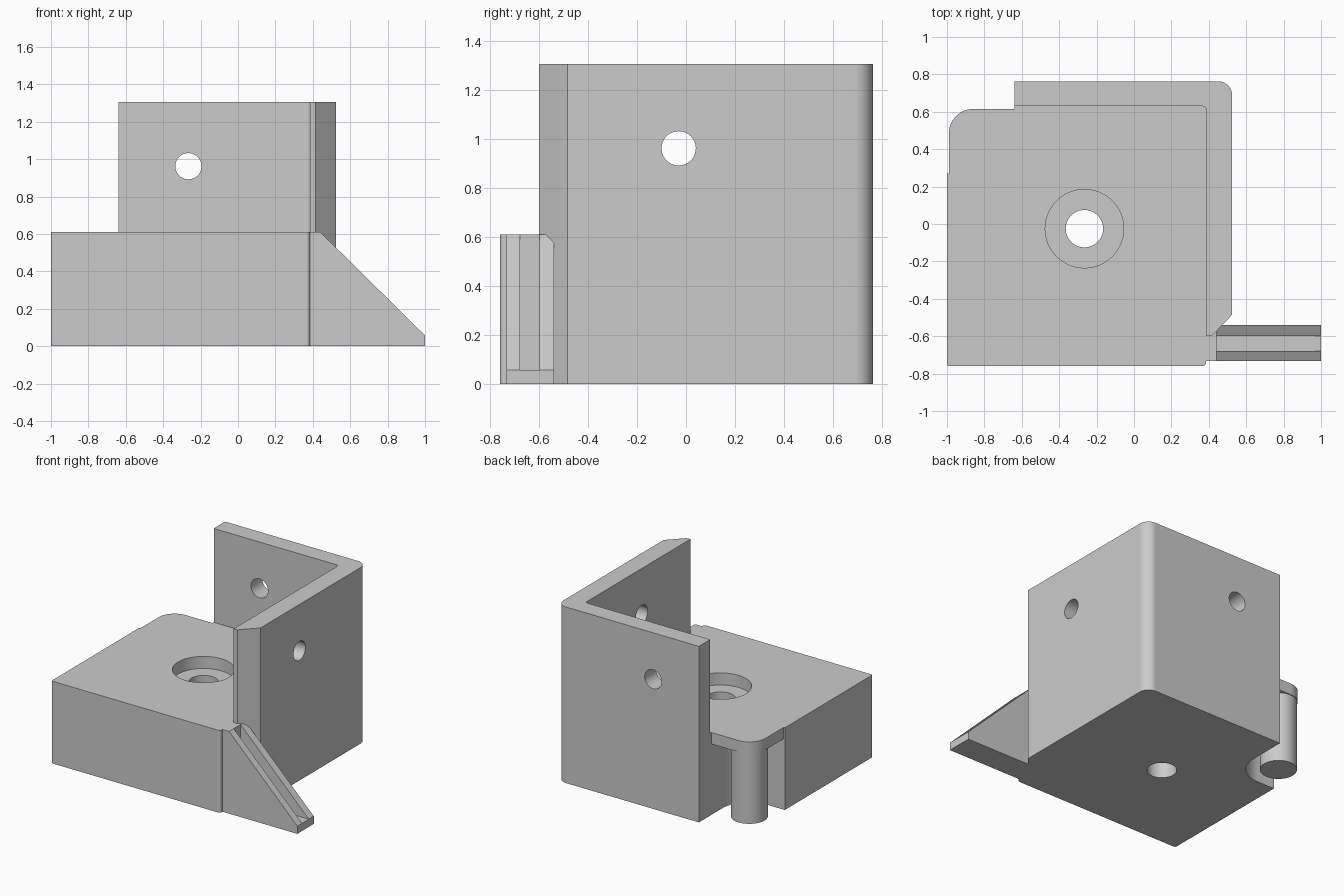
import bpy, bmesh
from math import radians, sin, tan
from mathutils import Matrix, Vector

cube = bpy.data.objects.get("Cube")
if cube:
    bpy.data.objects.remove(cube)

grey = bpy.data.materials.new("light grey plastic")
grey.use_nodes = True
colour = (0.6, 0.6, 0.6, 1)
grey.diffuse_color = colour
grey.node_tree.nodes["Principled BSDF"].inputs["Base Color"].default_value = colour


def rounded(points, steps=10):
    """Outline from (x, y) or (x, y, fillet radius) corners."""
    out = []
    for i, point in enumerate(points):
        corner = Vector(point[:2])
        if len(point) == 2:
            out.append(corner)
            continue
        r = point[2]
        u = (Vector(points[i - 1][:2]) - corner).normalized()
        v = (Vector(points[(i + 1) % len(points)][:2]) - corner).normalized()
        half = u.angle(v) / 2
        centre = corner + (u + v).normalized() * r / sin(half)
        start = corner + u * r / tan(half) - centre
        end = corner + v * r / tan(half) - centre
        for k in range(steps + 1):
            spoke = start.lerp(end, k / steps).normalized()
            out.append(centre + spoke * r)
    return out


def finish(name, bm):
    bmesh.ops.recalc_face_normals(bm, faces=bm.faces)
    mesh = bpy.data.meshes.new(name)
    bm.to_mesh(mesh)
    bm.free()
    mesh.materials.append(grey)
    obj = bpy.data.objects.new(name, mesh)
    bpy.context.collection.objects.link(obj)
    return obj


def prism(name, points, low, high, along_y=False):
    """Extrude an outline along z, or an x-z outline along y."""
    bm = bmesh.new()
    face = bm.faces.new([bm.verts.new((p.x, p.y, 0)) for p in rounded(points)])
    grown = bmesh.ops.extrude_face_region(bm, geom=[face])["geom"]
    top = [g for g in grown if isinstance(g, bmesh.types.BMVert)]
    bmesh.ops.translate(bm, verts=top, vec=(0, 0, high - low))
    if along_y:
        place = Matrix.Translation((0, high, 0)) @ Matrix.Rotation(radians(90), 4, "X")
    else:
        place = Matrix.Translation((0, 0, low))
    bmesh.ops.transform(bm, matrix=place, verts=bm.verts)
    return finish(name, bm)


def cylinder(name, centre, radius, depth, axis="Z"):
    turn = {"Z": Matrix.Identity(4), "X": Matrix.Rotation(radians(90), 4, "Y"),
            "Y": Matrix.Rotation(radians(90), 4, "X")}[axis]
    bm = bmesh.new()
    bmesh.ops.create_cone(bm, cap_ends=True, segments=48, radius1=radius, radius2=radius,
                          depth=depth, matrix=Matrix.Translation(centre) @ turn)
    return finish(name, bm)


def combine(target, tool, operation):
    mod = target.modifiers.new(tool.name, "BOOLEAN")
    mod.operation, mod.solver, mod.object = operation, "EXACT", tool
    bpy.ops.object.select_all(action="DESELECT")
    bpy.context.view_layer.objects.active = target
    target.select_set(True)
    bpy.ops.object.modifier_apply(modifier=mod.name)
    bpy.data.objects.remove(tool)


# Base block, notched at the back left around the pin
bracket = prism("corner_bracket", [
    (-1, -0.76, 0.015), (0.385, -0.76, 0.02), (0.385, -0.58), (0.45, -0.5), (0.45, 0.7),
    (-0.6, 0.7), (-0.64, 0.64), (-0.64, 0.27, 0.215), (-1, 0.27)], 0, 0.61)

# Tall corner wall with rounded outer corner and chamfered front end
wall = prism("corner_wall", [
    (0.385, -0.6), (0.415, -0.6), (0.525, -0.485), (0.525, 0.763, 0.075),
    (-0.64, 0.763), (-0.64, 0.63), (0.385, 0.63, 0.02)], 0, 1.306)

# Rounded cap over the notch, and the pin below it
cap = prism("notch_cap", [
    (-0.99, 0.2), (-0.5, 0.2), (-0.5, 0.615), (-0.99, 0.615, 0.13)], 0.525, 0.61)
pin = cylinder("corner_pin", (-0.86, 0.485, 0.28), 0.125, 0.56)

# Sloping gusset on the front left
gusset = prism("gusset", [(0.3, 0), (1, 0), (1, 0.057), (0.44, 0.61), (0.3, 0.61)],
               -0.733, -0.54, along_y=True)

for part in (wall, cap, pin, gusset):
    combine(bracket, part, "UNION")

# Gusset channel, counterbored screw hole and two wall holes
cutters = [
    prism("gusset_channel", [(0.44, 0.057), (1.1, 0.057), (1.1, 0.7), (0.44, 0.7)],
          -0.678, -0.598, along_y=True),
    cylinder("counterbore", (-0.265, -0.025, 0.62), 0.21, 0.2),
    cylinder("screw_hole", (-0.265, -0.025, 0.3), 0.1, 1),
    cylinder("back_wall_hole", (-0.265, 0.7, 0.962), 0.07, 0.4, "Y"),
    cylinder("side_wall_hole", (0.455, -0.03, 0.962), 0.07, 0.4, "X"),
]
for cutter in cutters:
    combine(bracket, cutter, "DIFFERENCE")

# Smooth curves while keeping the large faces flat
bpy.ops.object.shade_smooth_by_angle(angle=radians(30))
flatten = bracket.modifiers.new("flat_faces", "WEIGHTED_NORMAL")
flatten.keep_sharp = True
flatten.weight = 100
